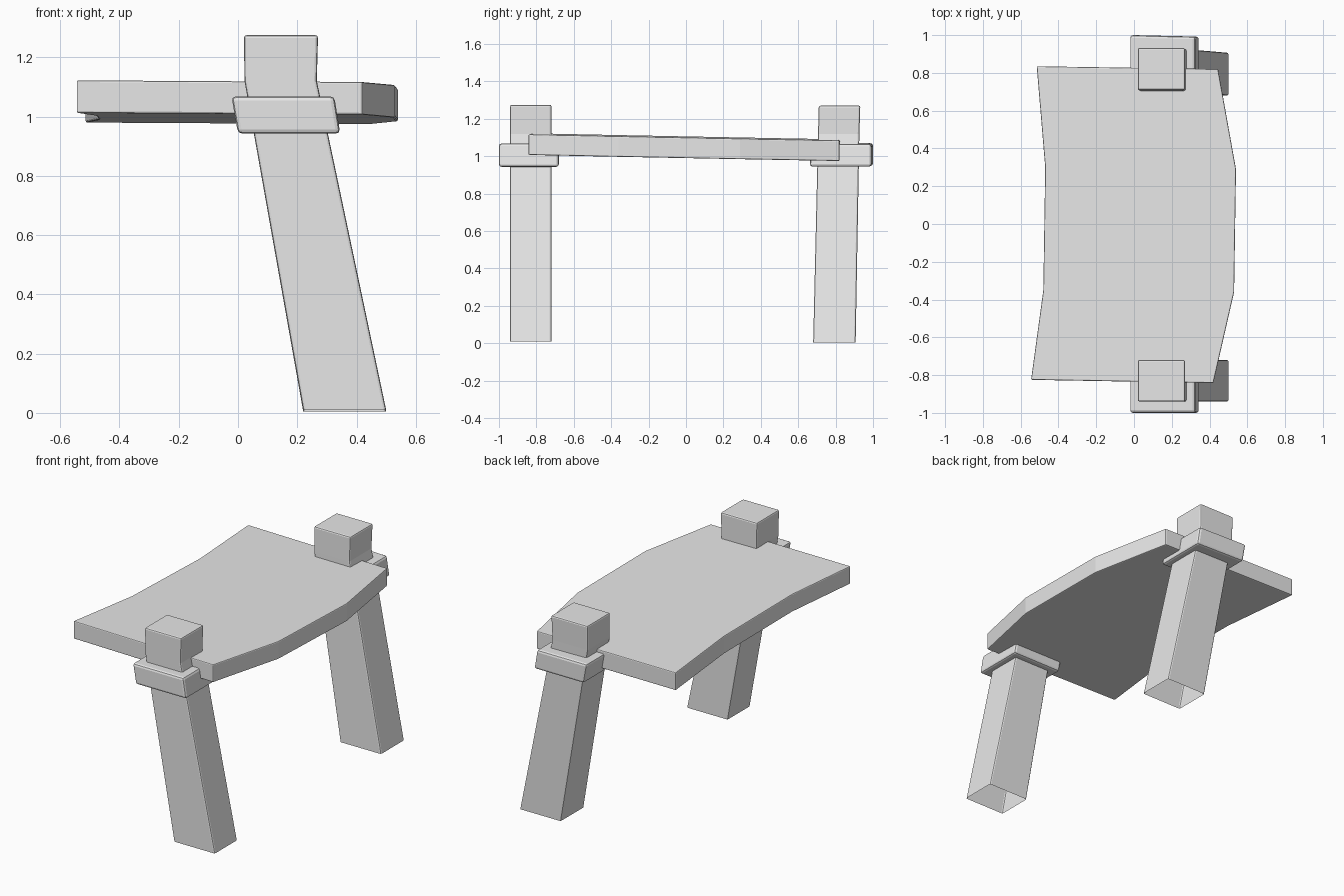
import bpy, bmesh

if "Cube" in bpy.data.objects:
    bpy.data.objects.remove(bpy.data.objects["Cube"], do_unlink=True)

grey = bpy.data.materials.new("plain grey")
grey.use_nodes = True
grey.diffuse_color = (0.8, 0.8, 0.8, 1)
grey.node_tree.nodes["Principled BSDF"].inputs["Base Color"].default_value = (0.8, 0.8, 0.8, 1)


def loft(name, rings, bevel, open_bottom=False):
    """Skin a stack of matching outlines, cap it and soften the sharp edges."""
    bm = bmesh.new()
    loops = [[bm.verts.new(p) for p in ring] for ring in rings]
    n = len(loops[0])
    for low, high in zip(loops, loops[1:]):
        for i in range(n):
            j = (i + 1) % n
            bm.faces.new((low[i], low[j], high[j], high[i]))
    bm.faces.new(loops[-1])
    if not open_bottom:
        bm.faces.new(list(reversed(loops[0])))
    mesh = bpy.data.meshes.new(name)
    bm.to_mesh(mesh)
    bm.free()
    mesh.materials.append(grey)
    obj = bpy.data.objects.new(name, mesh)
    bpy.context.collection.objects.link(obj)
    mod = obj.modifiers.new("soft edges", 'BEVEL')
    mod.width = bevel
    mod.segments = 2
    mod.limit_method = 'ANGLE'
    return obj


def rect(x0, x1, y0, y1, z, twist=0.0):
    """Counter-clockwise rectangle; twist lowers y towards the +x side."""
    return [(x0, y0, z), (x1, y0 - twist, z - twist / 2),
            (x1, y1 - twist, z - twist / 2), (x0, y1, z)]


# Leaning hollow legs with an upright block on top
loft("front_leg", [rect(0.22, 0.50, -0.94, -0.72, 0.01),
                   rect(0.022, 0.266, -0.94, -0.72, 1.12),
                   rect(0.02, 0.27, -0.94, -0.72, 1.275)], 0.009, True)
loft("back_leg", [rect(0.22, 0.50, 0.68, 0.907, 0.005),
                  rect(0.022, 0.266, 0.706, 0.927, 1.12),
                  rect(0.02, 0.27, 0.71, 0.932, 1.27)], 0.009, True)

# Collars around the legs, under the ends of the deck
loft("front_collar", [rect(0.00, 0.345, -1.0, -0.68, 0.943, 0.0),
                      rect(-0.022, 0.325, -1.0, -0.68, 1.068, 0.0)], 0.014)
loft("back_collar", [rect(0.00, 0.345, 0.67, 1.0, 0.948, 0.008),
                     rect(-0.022, 0.325, 0.675, 1.0, 1.07, 0.008)], 0.014)

# Curved plank deck, sloping gently down to the back
outline = [(-0.545, -0.825), (0.42, -0.842), (0.53, -0.36), (0.54, 0.29),
           (0.445, 0.82), (-0.515, 0.835), (-0.47, 0.30), (-0.48, -0.35)]


def deck_ring(height):
    return [(x, y, height - 0.0195 * y - 0.006 * x) for x, y in outline]


loft("deck", [deck_ring(0.993), deck_ring(1.103)], 0.006)
